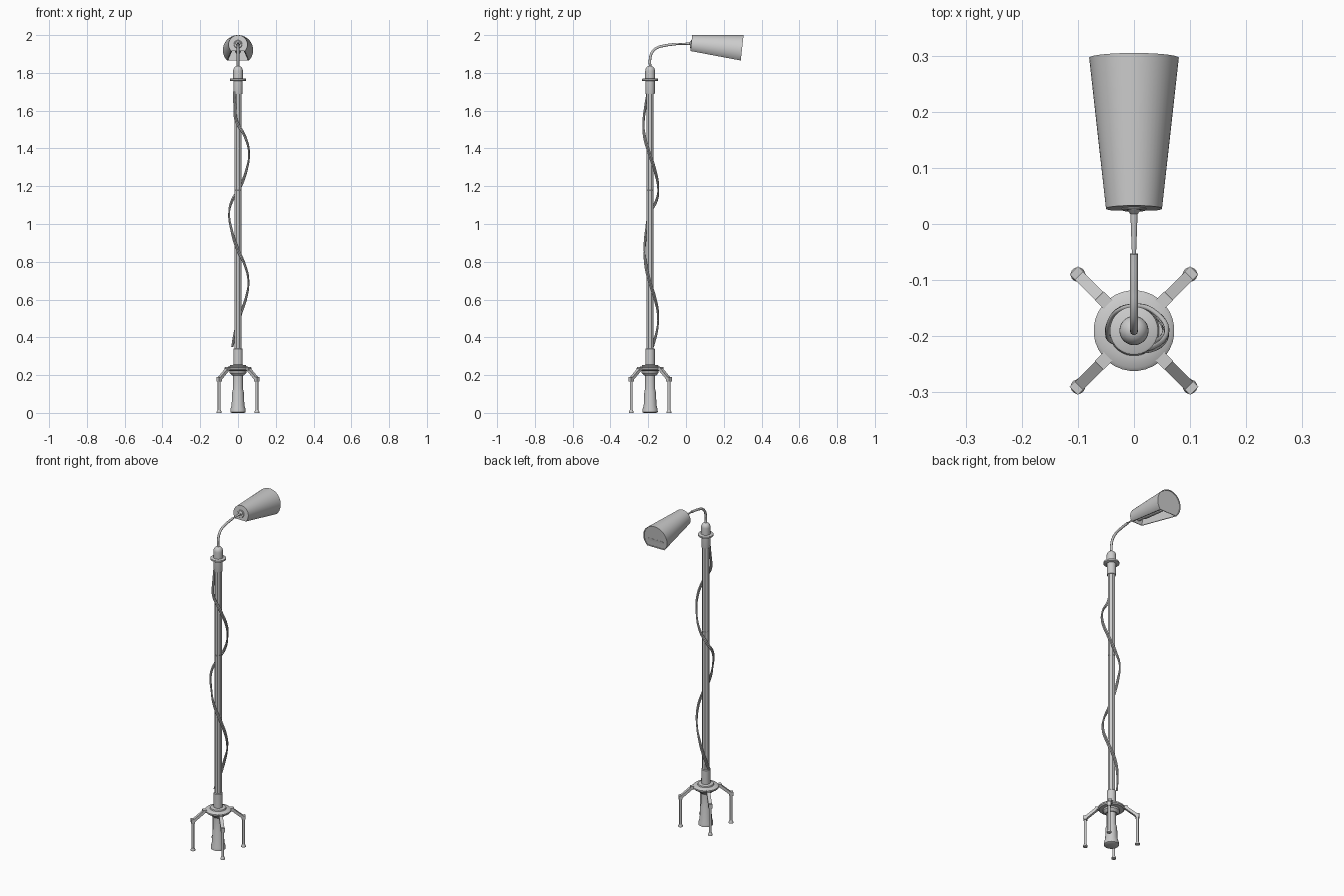
import bpy, bmesh, math
from mathutils import Vector, Matrix

if "Cube" in bpy.data.objects:
    bpy.data.objects.remove(bpy.data.objects["Cube"])

PY = -0.19  # y of the pole axis


def finish(name, bm, smooth=True):
    bmesh.ops.recalc_face_normals(bm, faces=bm.faces)
    me = bpy.data.meshes.new(name)
    bm.to_mesh(me)
    bm.free()
    ob = bpy.data.objects.new(name, me)
    bpy.context.collection.objects.link(ob)
    if smooth:
        bpy.ops.object.select_all(action='DESELECT')
        ob.select_set(True)
        bpy.context.view_layer.objects.active = ob
        bpy.ops.object.shade_smooth_by_angle(angle=math.radians(35))
    return ob


def lathe(name, profile, origin, axis=(0, 0, 1), n=32, smooth=True):
    """Closed turned solid from (radius, height) pairs along an axis."""
    bm = bmesh.new()
    rot = Vector((0, 0, 1)).rotation_difference(Vector(axis)).to_matrix()
    rings = []
    for r, h in profile:
        rings.append([bm.verts.new(Vector(origin) + rot @ Vector((
            r * math.cos((i + .5) * math.tau / n), r * math.sin((i + .5) * math.tau / n), h)))
            for i in range(n)])
    for a, b in zip(rings, rings[1:]):
        for i in range(n):
            j = (i + 1) % n
            bm.faces.new((a[i], a[j], b[j], b[i]))
    bm.faces.new(rings[0])
    bm.faces.new(rings[-1])
    return finish(name, bm, smooth)


def bar(name, p, q, w, h):
    """Square bar from p to q."""
    p, q = Vector(p), Vector(q)
    d = q - p
    side = d.cross(Vector((0, 0, 1))).normalized()
    rot = Matrix((side, side.cross(d.normalized()) * -1, d.normalized())).transposed().to_4x4()
    bm = bmesh.new()
    bmesh.ops.create_cube(bm, size=1, matrix=Matrix.Translation((p + q) / 2) @ rot
                          @ Matrix.Diagonal((w, h, d.length, 1)))
    return finish(name, bm, False)


def tube(name, pts, radius):
    cu = bpy.data.curves.new(name, 'CURVE')
    cu.dimensions = '3D'
    cu.bevel_depth = radius
    cu.bevel_resolution = 3
    cu.use_fill_caps = True
    sp = cu.splines.new('BEZIER')
    sp.bezier_points.add(len(pts) - 1)
    for bp, co in zip(sp.bezier_points, pts):
        bp.co = co
        bp.handle_left_type = bp.handle_right_type = 'AUTO'
    ob = bpy.data.objects.new(name, cu)
    bpy.context.collection.objects.link(ob)
    return ob


# Base column, disc and socket
lathe("base_column", [(.034, 0), (.041, .004), (.040, .02), (.034, .04), (.031, .11),
                      (.026, .13), (.026, .205)], (0, PY, 0))
lathe("base_disc", [(.032, .198), (.045, .212), (.045, .222), (.066, .224), (.072, .23),
                    (.072, .238), (.066, .243), (.045, .245), (.043, .252), (.026, .255)], (0, PY, 0))
lathe("base_socket", [(.025, .25), (.025, .338), (.021, .342)], (0, PY, 0))

# Pole with a joint in the middle, flat-sided
lathe("pole", [(.0205, .335), (.0205, 1.178), (.0195, 1.179), (.0195, 1.182),
               (.0205, 1.183), (.0205, 1.70)], (0, PY, 0), n=8, smooth=False)

# Top collar, flange and dome
lathe("top_collar", [(.024, 1.688), (.025, 1.692), (.025, 1.765)], (0, PY, 0))
lathe("top_flange", [(.040, 1.757), (.043, 1.759), (.043, 1.768), (.040, 1.77)], (0, PY, 0))
dome = [(.026, 1.765), (.026, 1.81)]
dome += [(.026 * math.cos(a), 1.81 + .028 * math.sin(a)) for a in (.25, .5, .75, 1, 1.25, 1.5)]
lathe("top_dome", dome, (0, PY, 0))

# Four legs: sloping arm, knee block, thin leg, foot
for k, (sx, sy) in enumerate(((1, 1), (-1, 1), (-1, -1), (1, -1))):
    x, y = sx * .1, PY + sy * .1
    bar(f"leg_mount_{k}", (sx * .02, PY + sy * .02, .234), (sx * .062, PY + sy * .062, .234), .022, .018)
    bar(f"leg_arm_{k}", (sx * .052, PY + sy * .052, .236), (x, y, .178), .02, .016)
    d = Vector((sx, sy, 0)).normalized() * .0105
    bar(f"leg_knee_{k}", Vector((x, y, .179)) - d, Vector((x, y, .179)) + d, .021, .024)
    lathe(f"leg_post_{k}", [(.0075, .01), (.0075, .17)], (x, y, 0), n=12)
    lathe(f"leg_foot_{k}", [(.013, 0), (.013, .006), (.008, .016)], (x, y, 0), n=16)

# Twin cable winding loosely round the pole, a quarter turn per key
keys = [(1.70, -.020, -.010), (1.55, -.010, -.034), (1.38, .058, -.006), (1.19, .008, .043),
        (1.06, -.047, 0), (.87, -.004, -.029), (.70, .055, -.004), (.52, .012, .042), (.35, -.030, .012)]
for k, s in enumerate((-1, 1)):
    pts = []
    for i, (z, x, y) in enumerate(keys):
        t = Vector((-y, x)).normalized() * .0045 * s
        pts.append((x + t.x, PY + y + t.y, z))
        if i < len(keys) - 1:  # midpoint pushed outwards to stay round
            z2, x2, y2 = keys[i + 1]
            m = Vector(((x + x2) / 2, (y + y2) / 2))
            m = m.normalized() * (math.hypot(x, y) + math.hypot(x2, y2)) / 2
            t = Vector((-m.y, m.x)).normalized() * .0045 * s
            pts.append((m.x + t.x, PY + m.y + t.y, (z + z2) / 2))
    tube(f"cable_{k}", pts, .0045)

# Gooseneck and tapered stem
tube("gooseneck", [(0, PY, 1.83), (0, PY, 1.875), (0, -.18, 1.908), (0, -.155, 1.932),
                   (0, -.115, 1.944), (0, -.053, 1.953)], .007)
lathe("stem", [(.0035, 0), (.0065, .078), (.014, .086), (.014, .1)], (0, -.06, 1.952),
      (0, 1, .035), n=20)

# Lamp head: tapered D-section, flat underside with a sunken opening
tilt = .11
up = Vector((0, math.sin(tilt), math.cos(tilt)))
bm = bmesh.new()
N = 40
a0 = -math.asin(.69)
rings = []
for r, c in ((.05, (0, .0275, 1.950)), (.08, (0, .296, 1.9205))):
    ring = []
    for i in range(N + 1):
        a = a0 + (math.pi - 2 * a0) * i / N
        ring.append(bm.verts.new(Vector(c) + Vector((r * math.cos(a), 0, 0)) + up * r * math.sin(a)))
    rings.append(ring)
A, B = rings
for i in range(N):
    bm.faces.new((A[i], A[i + 1], B[i + 1], B[i]))
bm.faces.new(A)
end = bm.faces.new(B)
under = bm.faces.new((A[N], A[0], B[0], B[N]))
bmesh.ops.recalc_face_normals(bm, faces=bm.faces)
bmesh.ops.inset_region(bm, faces=[under], thickness=.007)
bmesh.ops.inset_region(bm, faces=[under], thickness=.002, depth=-.05)
bmesh.ops.inset_region(bm, faces=[end], thickness=.004)
bmesh.ops.inset_region(bm, faces=[end], thickness=.001, depth=-.003)
finish("lamp_head", bm)

# Collar behind the head, and bulb inside it
axis = (0, math.cos(tilt), -math.sin(tilt))
lathe("head_collar", [(.02, 0), (.022, .002), (.022, .008)], (0, .024, 1.952), axis)
lathe("bulb", [(.012, 0), (.012, .04), (.016, .05), (.016, .19), (.008, .2)],
      (0, .04, 1.937), axis, n=20)
